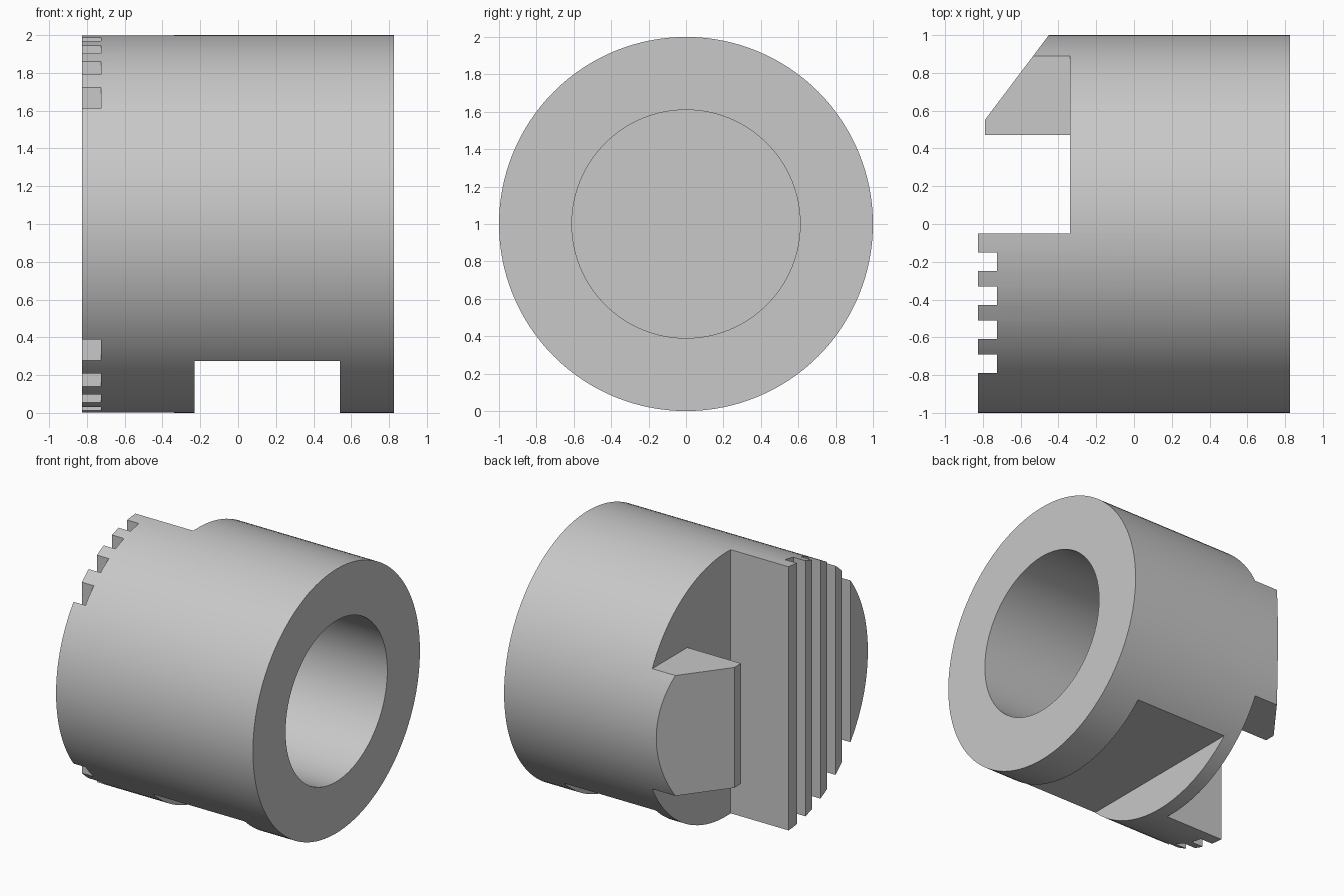
import bpy
import bmesh
from math import pi, radians
from mathutils import Matrix, Vector

cube = bpy.data.objects.get("Cube")
if cube:
    bpy.data.objects.remove(cube, do_unlink=True)

grey = bpy.data.materials.new("plain grey")
grey.use_nodes = True
colour = (0.58, 0.58, 0.58, 1)
grey.diffuse_color = colour
grey.node_tree.nodes["Principled BSDF"].inputs["Base Color"].default_value = colour

LEFT, RIGHT = -0.825, 0.825   # ends of the body along x
STEP = -0.34                  # floor of the end recess


def make_object(name, bm):
    bmesh.ops.recalc_face_normals(bm, faces=bm.faces)
    mesh = bpy.data.meshes.new(name)
    bm.to_mesh(mesh)
    bm.free()
    mesh.materials.append(grey)
    obj = bpy.data.objects.new(name, mesh)
    bpy.context.collection.objects.link(obj)
    return obj


def x_cylinder(name, radius, x0, x1):
    bm = bmesh.new()
    place = Matrix.Translation(((x0 + x1) / 2, 0, 1)) @ Matrix.Rotation(pi / 2, 4, "Y")
    bmesh.ops.create_cone(bm, cap_ends=True, segments=128, radius1=radius,
                          radius2=radius, depth=x1 - x0, matrix=place)
    return make_object(name, bm)


def prism(name, points, travel):
    bm = bmesh.new()
    face = bm.faces.new([bm.verts.new(p) for p in points])
    result = bmesh.ops.extrude_face_region(bm, geom=[face], use_keep_orig=True)
    moved = [v for v in result["geom"] if isinstance(v, bmesh.types.BMVert)]
    bmesh.ops.translate(bm, verts=moved, vec=Vector(travel))
    return make_object(name, bm)


def box(name, x0, x1, y0, y1, z0, z1):
    base = [(x0, y0, z0), (x1, y0, z0), (x1, y1, z0), (x0, y1, z0)]
    return prism(name, base, (0, 0, z1 - z0))


def cut(body, cutter):
    cutter.hide_render = True
    mod = body.modifiers.new("cut", "BOOLEAN")
    mod.operation = "DIFFERENCE"
    mod.solver = "EXACT"
    mod.object = cutter
    bpy.context.view_layer.objects.active = body
    bpy.ops.object.modifier_apply(modifier=mod.name)
    bpy.data.objects.remove(cutter, do_unlink=True)


# Round body
body = x_cylinder("sleeve_body", 1, LEFT, RIGHT)

# Blind bore
cut(body, x_cylinder("bore_cutter", 0.61, -0.15, 1.2))

# End recess, leaving a catch block standing at the back
low, high = 1 - 0.456, 1 + 0.456
recess = [(-0.05, -0.5), (1.5, -0.5), (1.5, low), (0.47, low),
          (0.47, high), (1.5, high), (1.5, 2.5), (-0.05, 2.5)]
cut(body, prism("recess_cutter", [(-1.5, y, z) for y, z in recess],
                (STEP + 1.5, 0, 0)))

# Slanted outer face of the catch block
slant = [(-1.5, 0.3), (-0.79, 0.3), (-0.79, 0.55), (-0.3, 1.2), (-1.5, 1.2)]
cut(body, prism("slant_cutter", [(x, y, -0.5) for x, y in slant], (0, 0, 3)))

# Upright grooves between the teeth on the front half of the end
for i in range(4):
    y = -0.15 - 0.18 * i
    cut(body, box("groove_cutter", -1.5, -0.725, y - 0.1, y, -0.5, 2.5))

# Flat slot across the underside
cut(body, box("slot_cutter", -0.23, 0.54, -1.5, 1.5, -0.5, 0.275))

bpy.ops.object.select_all(action="DESELECT")
body.select_set(True)
bpy.context.view_layer.objects.active = body
bpy.ops.object.shade_smooth_by_angle(angle=radians(20))
